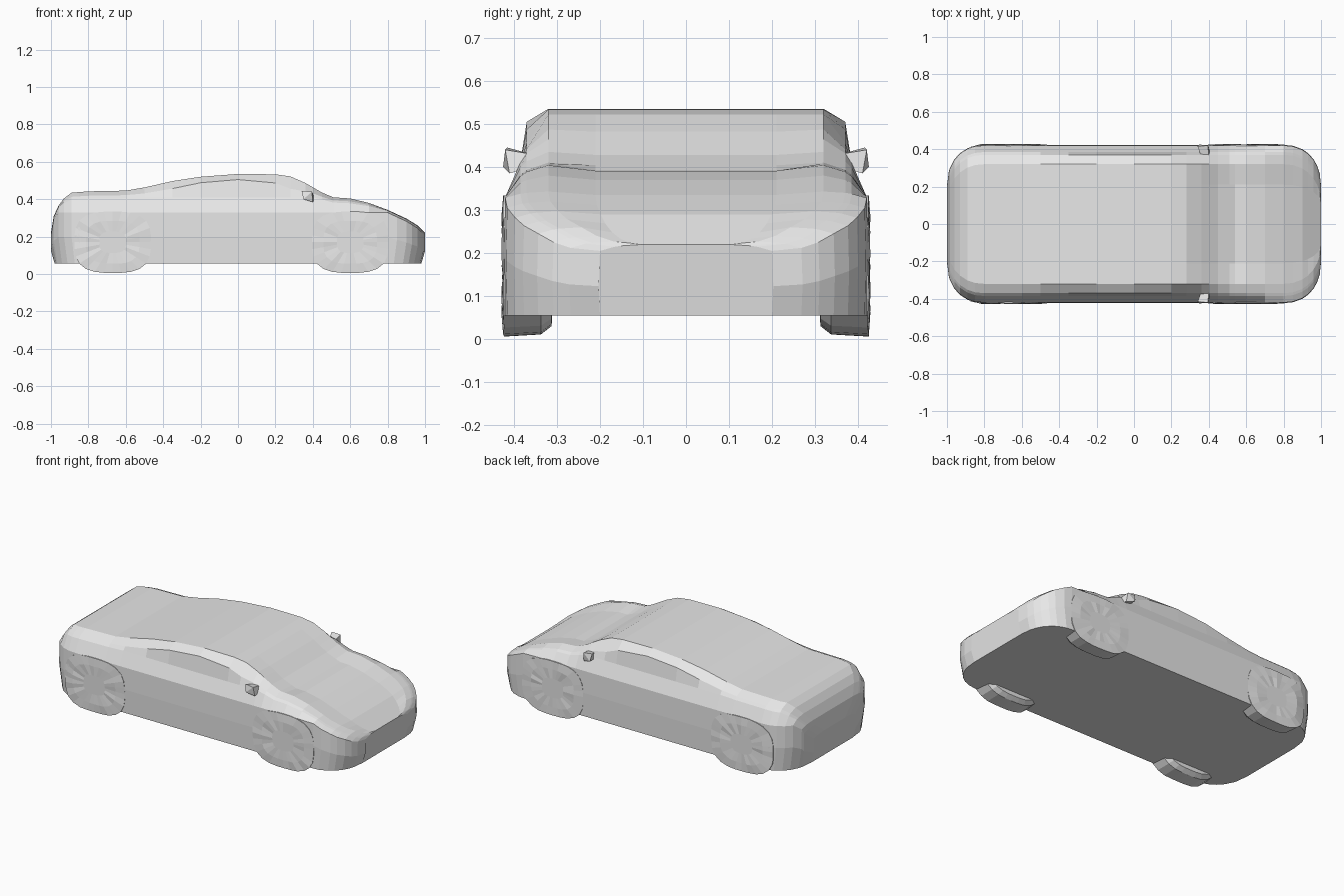
import bpy, bmesh, math, random

random.seed(4)
cube = bpy.data.objects.get("Cube")
if cube:
    bpy.data.objects.remove(cube, do_unlink=True)

paint = bpy.data.materials.new("plain_grey")
paint.use_nodes = True
grey = (0.8, 0.8, 0.8, 1)
paint.diffuse_color = grey
paint.node_tree.nodes["Principled BSDF"].inputs["Base Color"].default_value = grey

FLOOR = 0.055

# Side profile of the roof, hood and trunk edge: (x, z)
TOP = [(-1, .22), (-.985, .31), (-.96, .365), (-.93, .405), (-.89, .435), (-.8, .442),
       (-.6, .446), (-.5, .463), (-.35, .497), (-.2, .52), (0, .535), (.2, .533),
       (.28, .522), (.36, .487), (.45, .435), (.51, .41), (.6, .404), (.7, .38),
       (.8, .343), (.9, .297), (.96, .26), (1, .22)]
# Upper edge of the side windows, and the lower middle of the windscreen and hood
ARCH = [(-.5, .42), (-.35, .457), (-.2, .488), (0, .505), (.2, .487), (.4, .41)]
MIDDLE = [(.28, .522), (.36, .482), (.45, .428), (.54, .392), (.6, .391), (.7, .37),
          (.8, .335), (.9, .29), (1, .22)]


def lerp(keys, x):
    for (xa, za), (xb, zb) in zip(keys, keys[1:]):
        if xa <= x <= xb:
            return za + (zb - za) * (x - xa) / (xb - xa)
    return 0


def half_width(x):
    """Plan outline with rounded corners."""
    d = min(1, max(0, abs(x) - .8) / .2)
    return .2 + .22 * (1 - d ** 2.2) ** (1 / 2.2)


def finish(name, bm):
    bmesh.ops.recalc_face_normals(bm, faces=bm.faces[:])
    mesh = bpy.data.meshes.new(name)
    bm.to_mesh(mesh)
    bm.free()
    mesh.materials.append(paint)
    obj = bpy.data.objects.new(name, mesh)
    bpy.context.collection.objects.link(obj)
    return obj


def bridge(bm, a, b):
    n = len(a)
    for i in range(n):
        j = (i + 1) % n
        bm.faces.new((a[i], a[j], b[j], b[i]))


def section(x):
    """Half cross-section of the car from sill to centre, mirrored to a loop."""
    w, t = half_width(x), lerp(TOP, x)
    shoulder = min(.33, t - .015)
    belt = min(.41, shoulder + .65 * (t - shoulder))
    arch = max(belt + .4 * (t - belt), lerp(ARCH, x))
    mid = lerp(MIDDLE, x) or t
    half = [(w, FLOOR), (w + .003, shoulder * .6), (w, shoulder), (w - .035, belt),
            (w - .05, arch), (w - .1, t), (w * .5, mid)]
    loop = half + [(-y, z) for y, z in reversed(half)]
    return [(x * (.98 if z == FLOOR else 1), y, z) for y, z in loop]


# Car body, lofted from nose to tail
stations = {x for x, z in TOP} | {x for x, z in MIDDLE} | {-.99, -.85, .4, .85, .93, .98, .993}
bm = bmesh.new()
loops = [[bm.verts.new(p) for p in section(x)] for x in sorted(stations)]
for a, b in zip(loops, loops[1:]):
    bridge(bm, a, b)
bm.faces.new(loops[0])
bm.faces.new(loops[-1])
finish("car_body", bm)


def wheel(name, cx, side):
    """Squarish wheel bulge with a slightly rough outer face."""
    bm = bmesh.new()
    steps = 28

    def ring(scale, inset, rough):
        verts = []
        for i in range(steps):
            a = math.tau * i / steps
            c, s = math.cos(a), math.sin(a)
            r = scale / (abs(c) ** 3 + abs(s) ** 3) ** (1 / 3)
            x = cx + .205 * r * c
            y = half_width(x) + .002 - inset + random.uniform(0, rough)
            verts.append(bm.verts.new((x, side * y, .17 + .164 * r * s)))
        return verts

    rings = [ring(.85, .11, 0), ring(.97, .085, 0), ring(1, 0, .003),
             ring(.7, -.002, .005), ring(.35, 0, .005)]
    for a, b in zip(rings, rings[1:]):
        bridge(bm, a, b)
    bm.faces.new(rings[0])
    bm.faces.new(rings[-1])
    finish(name, bm)


def mirror(name, side):
    """Angular door mirror on a thin tapering foot."""
    bm = bmesh.new()
    foot = [(.35, .36, .4), (.41, .36, .4), (.4, .36, .43), (.36, .36, .43)]
    cap = [(.35, .425, .4), (.4, .41, .385), (.395, .42, .44), (.34, .415, .445)]
    a, b = ([bm.verts.new((x, side * y, z)) for x, y, z in pts] for pts in (foot, cap))
    bridge(bm, a, b)
    bm.faces.new(a)
    bmesh.ops.triangulate(bm, faces=[bm.faces.new(b)])
    finish(name, bm)


# Wheels and mirrors on both sides
for label, side in (("left", 1), ("right", -1)):
    wheel("nose_wheel_" + label, .6, side)
    wheel("tail_wheel_" + label, -.67, side)
    mirror("door_mirror_" + label, side)
